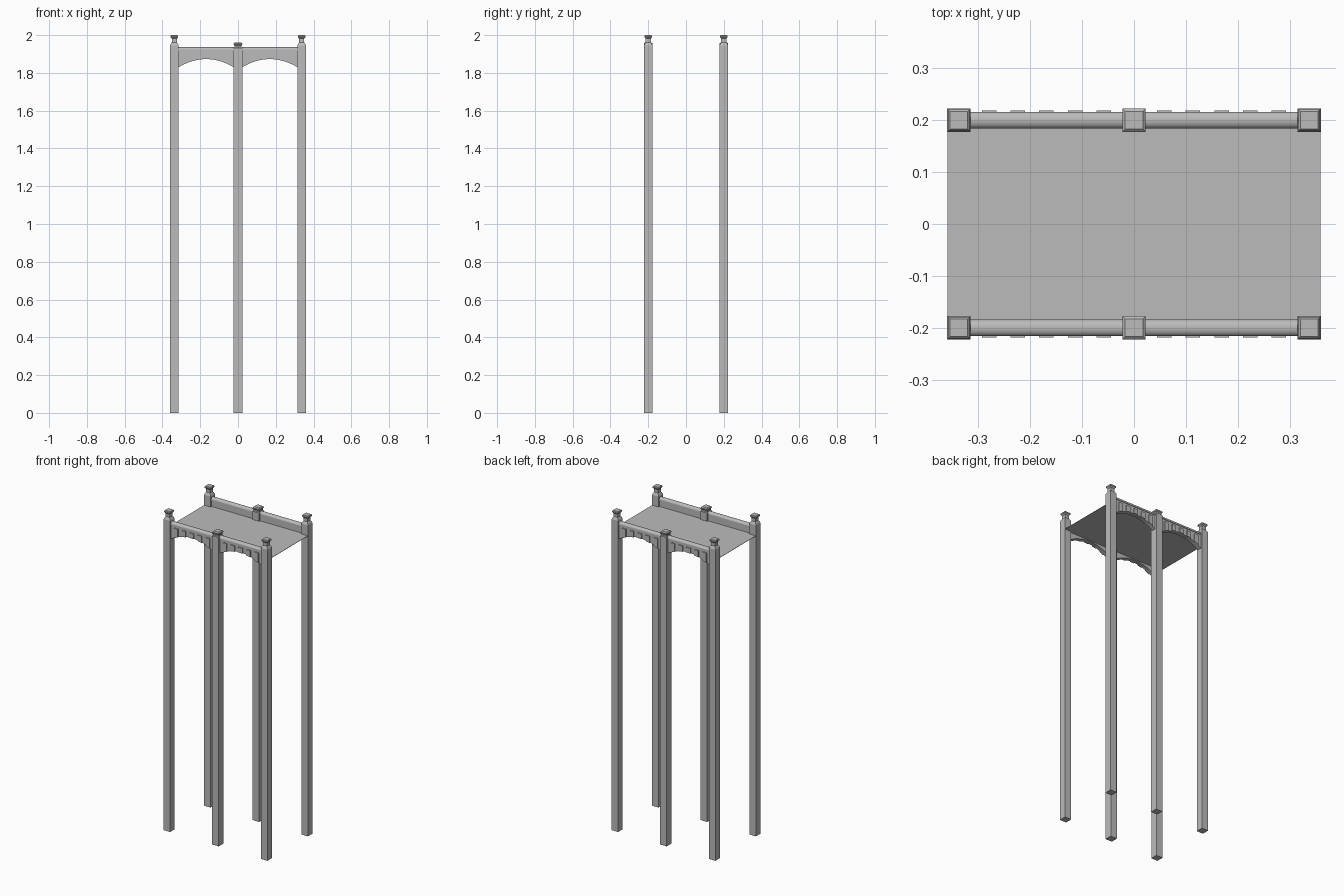
import bpy, bmesh, math

if "Cube" in bpy.data.objects:
    bpy.data.objects.remove(bpy.data.objects["Cube"])

stone = bpy.data.materials.new("grey stone")
stone.diffuse_color = (0.5, 0.5, 0.5, 1)
stone.use_nodes = True
stone.node_tree.nodes["Principled BSDF"].inputs["Base Color"].default_value = stone.diffuse_color

BAY, ROW, HALF = 0.337, 0.2, 0.0225


def finish(name, bm):
    bmesh.ops.recalc_face_normals(bm, faces=bm.faces)
    me = bpy.data.meshes.new(name)
    bm.to_mesh(me)
    bm.free()
    me.materials.append(stone)
    ob = bpy.data.objects.new(name, me)
    bpy.context.collection.objects.link(ob)
    return ob


def square_post(name, x, y, profile):
    """Stack of square rings, given as (half width, z)."""
    bm = bmesh.new()
    rings = [[bm.verts.new((x + sx * h, y + sy * h, z))
              for sx, sy in ((-1, -1), (1, -1), (1, 1), (-1, 1))]
             for h, z in profile]
    for a, b in zip(rings, rings[1:]):
        for i in range(4):
            j = (i + 1) % 4
            bm.faces.new((a[i], a[j], b[j], b[i]))
    bm.faces.new(rings[0])
    bm.faces.new(rings[-1])
    return finish(name, bm)


def arch_z(x, mid):
    """Height of the arch underside."""
    t = abs(x - mid) / (BAY / 2 - HALF)
    return 1.83 + 0.043 * (1 - t ** 2)


def arched_slab(bm, x0, x1, mid, y0, y1, top, n):
    """Slab with a flat top whose underside follows the arch."""
    cols = []
    for i in range(n + 1):
        x = x0 + (x1 - x0) * i / n
        zb = arch_z(x, mid)
        cols.append([bm.verts.new((x, y, z)) for y, z in
                     ((y0, zb), (y1, zb), (y1, top), (y0, top))])
    for a, b in zip(cols, cols[1:]):
        for i in range(4):
            j = (i + 1) % 4
            bm.faces.new((a[i], a[j], b[j], b[i]))
    bm.faces.new(cols[0])
    bm.faces.new(cols[-1])


# Pillars: corner ones carry tall finials, middle ones a low cap
corner = [(HALF, 0), (HALF, 1.945), (0.0175, 1.956), (0.0135, 1.961),
          (0.0135, 1.981), (0.0205, 1.989), (0.0205, 1.996), (0.017, 2.0)]
middle = [(HALF, 0), (HALF, 1.932), (0.019, 1.936), (0.019, 1.944),
          (HALF, 1.949), (HALF, 1.956), (0.017, 1.961)]
for side, label in ((-1, "front"), (1, "back")):
    for k in (-1, 0, 1):
        square_post(f"{label}_pillar_{k + 2}", k * BAY, side * ROW,
                    corner if k else middle)

    for b in (-1, 1):
        mid = b * BAY / 2
        x0, x1 = mid - BAY / 2 + HALF - 0.002, mid + BAY / 2 - HALF + 0.002
        # Arched parapet wall
        bm = bmesh.new()
        arched_slab(bm, x0, x1, mid, ROW * side - 0.0125, ROW * side + 0.0125, 1.926, 24)
        finish(f"{label}_arch_wall", bm)

        # Ribs on the outer face
        bm = bmesh.new()
        for i in range(-2, 3):
            c = mid + i * 0.055
            arched_slab(bm, c - 0.014, c + 0.014, mid,
                        side * (ROW + 0.011), side * (ROW + 0.0185), 1.905, 3)
        finish(f"{label}_ribs", bm)

        # Rounded coping rail
        bm = bmesh.new()
        sec = [(-0.016, 1.918)] + [
            (-0.016 * math.cos(math.pi * i / 10), 1.924 + 0.012 * math.sin(math.pi * i / 10))
            for i in range(11)] + [(0.016, 1.918)]
        ends = [[bm.verts.new((x, side * ROW + y, z)) for y, z in sec] for x in (x0, x1)]
        for i in range(len(sec)):
            j = (i + 1) % len(sec)
            f = bm.faces.new((ends[0][i], ends[0][j], ends[1][j], ends[1][i]))
            f.smooth = 1 <= i <= 10
        bm.faces.new(ends[0])
        bm.faces.new(ends[1])
        finish(f"{label}_coping", bm)

# Thin deck between the two walls
bm = bmesh.new()
bmesh.ops.create_cube(bm, size=1)
for v in bm.verts:
    v.co = (v.co.x * 0.718, v.co.y * 0.4, 1.879 + v.co.z * 0.002)
finish("deck", bm)
